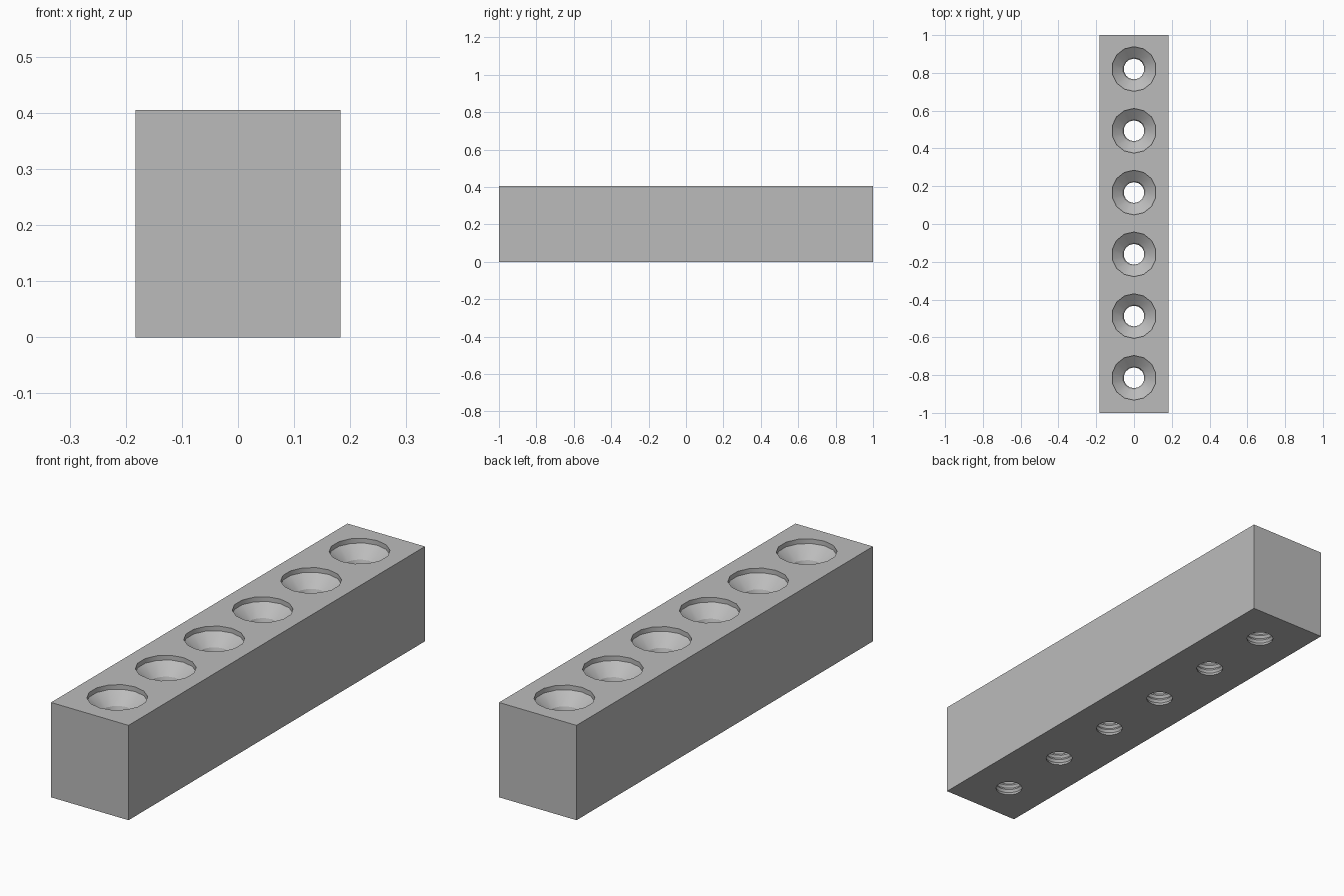
import bpy
import bmesh
import math

cube = bpy.data.objects.get("Cube")
if cube:
    bpy.data.objects.remove(cube, do_unlink=True)

WIDTH, LENGTH, HEIGHT = 0.366, 2.0, 0.405
HOLES, SPACING, OFFSET = 6, 0.327, 0.003
SIDES = 14
PITCH, CREST, ROOT = 0.021, 0.055, 0.062
LIP_R, LIP_Z, SEAT_Z = 0.118, HEIGHT - 0.02, HEIGHT - 0.065

grey = bpy.data.materials.new("plain grey")
grey.use_nodes = True
colour = (0.5, 0.5, 0.5, 1)
grey.diffuse_color = colour
grey.node_tree.nodes["Principled BSDF"].inputs["Base Color"].default_value = colour


def make_object(name, bm):
    bmesh.ops.recalc_face_normals(bm, faces=bm.faces)
    mesh = bpy.data.meshes.new(name)
    bm.to_mesh(mesh)
    bm.free()
    mesh.materials.append(grey)
    obj = bpy.data.objects.new(name, mesh)
    bpy.context.collection.objects.link(obj)
    return obj


def add_lathe(bm, profile, y):
    """Closed turned solid around a vertical axis at the given y."""
    rings = []
    for r, z in profile:
        angles = [2 * math.pi * i / SIDES for i in range(SIDES)]
        rings.append([bm.verts.new((r * math.sin(a), y + r * math.cos(a), z)) for a in angles])
    for low, high in zip(rings, rings[1:]):
        for i in range(SIDES):
            j = (i + 1) % SIDES
            bm.faces.new((low[i], low[j], high[j], high[i]))
    bm.faces.new(rings[0][::-1])
    bm.faces.new(rings[-1])


# Threaded bore, conical countersink and short straight lip
profile = [(CREST, -0.02), (CREST, 0.004)]
z = 0.004
while z + PITCH < SEAT_Z:
    profile += [(ROOT, z + PITCH / 2), (CREST, z + PITCH)]
    z += PITCH
profile += [(ROOT, SEAT_Z), (LIP_R, LIP_Z), (LIP_R, HEIGHT + 0.02)]

bm = bmesh.new()
for i in range(HOLES):
    add_lathe(bm, profile, (i - (HOLES - 1) / 2) * SPACING + OFFSET)
cutter = make_object("hole_cutter", bm)
cutter.hide_render = True

# Solid bar
bm = bmesh.new()
bmesh.ops.create_cube(bm, size=1)
bmesh.ops.scale(bm, vec=(WIDTH, LENGTH, HEIGHT), verts=bm.verts)
bmesh.ops.translate(bm, vec=(0, 0, HEIGHT / 2), verts=bm.verts)
bar = make_object("drilled_bar", bm)

# Cut the holes and discard the cutter
cut = bar.modifiers.new("holes", "BOOLEAN")
cut.operation = "DIFFERENCE"
cut.solver = "EXACT"
cut.object = cutter
bpy.ops.object.select_all(action="DESELECT")
bar.select_set(True)
bpy.context.view_layer.objects.active = bar
bpy.ops.object.modifier_apply(modifier=cut.name)
bpy.data.objects.remove(cutter, do_unlink=True)
bpy.ops.object.shade_smooth_by_angle(angle=math.radians(30))
